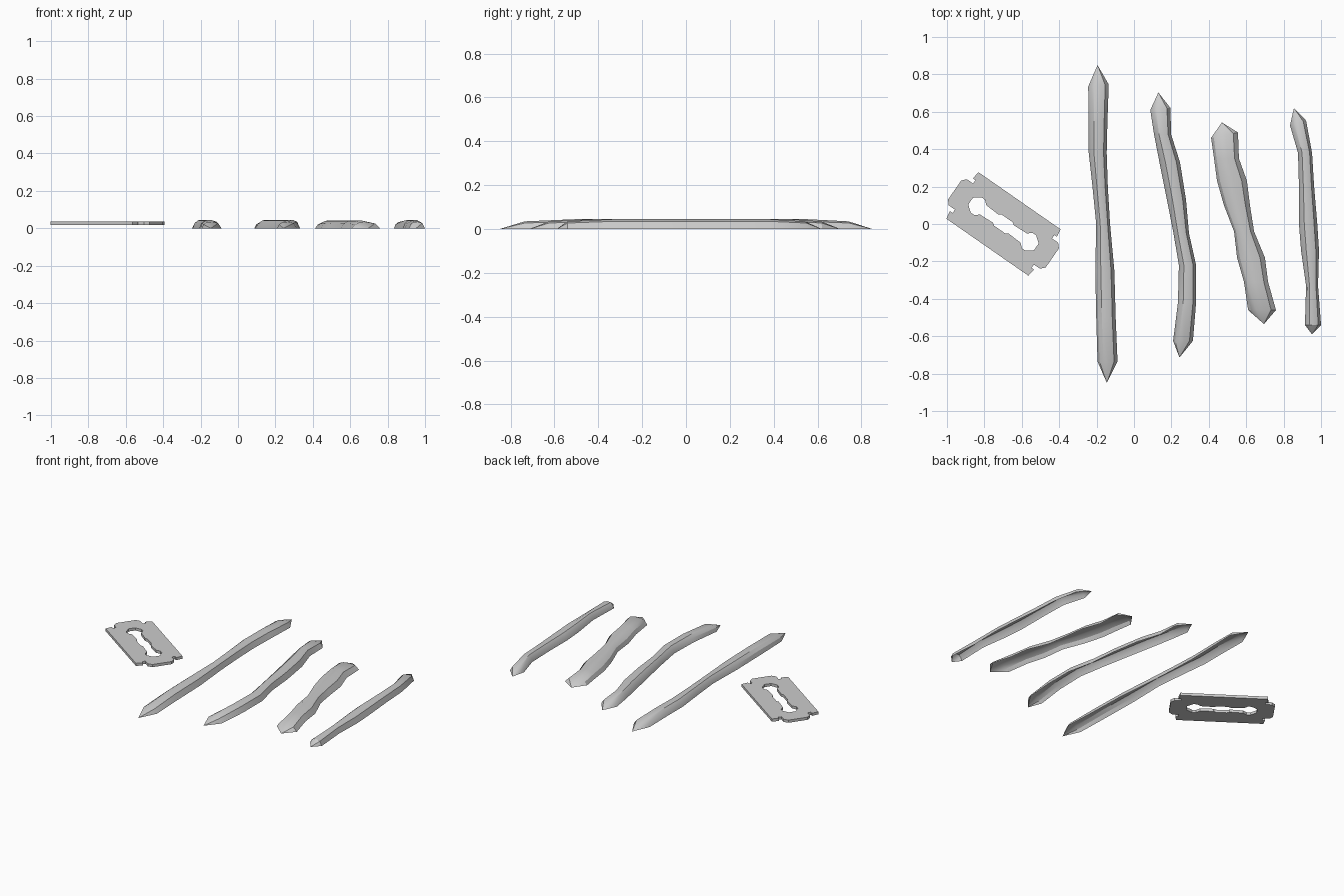
import bpy, bmesh, math

if "Cube" in bpy.data.objects:
    bpy.data.objects.remove(bpy.data.objects["Cube"])

# half-dome cross-section: position across the width, fraction of the height
SECTION = [(-1, 0), (-.8, .6), (-.42, .95), (.1, 1), (.65, .78), (1, 0)]


def powder_line(name, tip_a, tip_b, stations, height=.045, slant=.1):
    """Open-bottomed mound lofted through (left x, right x, y) stations."""
    bm = bmesh.new()
    rings = []
    for i, (xl, xr, y) in enumerate(stations):
        c, w = (xl + xr) / 2, (xr - xl) / 2
        end = i in (0, len(stations) - 1)
        h = height * (.78 if end else 1)
        rings.append([bm.verts.new((c + a * w, y + (slant * a * w if i == 0 else 0), h * b))
                      for a, b in SECTION])
    n = len(SECTION) - 1
    for r, s in zip(rings, rings[1:]):
        for k in range(n):
            bm.faces.new((r[k], s[k], s[k + 1], r[k + 1]))
    for ring, tip, flip in ((rings[0], tip_a, 1), (rings[-1], tip_b, 0)):
        t = bm.verts.new((*tip, 0))
        for k in range(n):
            f = (t, ring[k], ring[k + 1])
            bm.faces.new(f if flip else f[::-1])
    me = bpy.data.meshes.new(name)
    bm.to_mesh(me)
    bm.free()
    ob = bpy.data.objects.new(name, me)
    bpy.context.collection.objects.link(ob)
    finish(ob)


def finish(ob):
    bpy.ops.object.select_all(action='DESELECT')
    ob.select_set(True)
    bpy.context.view_layer.objects.active = ob
    if ob.type == 'CURVE':
        bpy.ops.object.convert(target='MESH')
    bpy.ops.object.shade_smooth_by_angle(angle=math.radians(30))


# four mounded lines
powder_line("powder_line_1", (-.195, .85), (-.145, -.85), [
    (-.245, -.135, .74), (-.242, -.142, .55), (-.242, -.146, .38), (-.222, -.14, .2),
    (-.202, -.128, 0), (-.207, -.105, -.25), (-.202, -.098, -.5), (-.195, -.088, -.735)])
powder_line("powder_line_2", (.13, .703), (.243, -.714), [
    (.087, .195, .615), (.107, .198, .48), (.136, .246, .33), (.176, .278, .13),
    (.211, .294, -.05), (.24, .332, -.22), (.235, .332, -.42), (.209, .315, -.625)])
powder_line("powder_line_3", (.47, .543), (.695, -.535), [
    (.412, .556, .475), (.428, .561, .35), (.444, .604, .23), (.481, .62, .1),
    (.535, .642, -.04), (.551, .7, -.18), (.588, .717, -.31), (.61, .759, -.46)],
    height=.042, slant=.2)
powder_line("powder_line_4", (.855, .62), (.952, -.59), [
    (.834, .92, .54), (.877, .952, .38), (.882, .963, .2), (.882, .98, 0),
    (.893, .989, -.14), (.92, .984, -.33), (.914, 1, -.54)], slant=.3)


# razor blade: quarter outlines mirrored into a notched plate with a slot
def mirrored(q):
    return (q + [(-x, y) for x, y in q[::-1]]
            + [(-x, -y) for x, y in q] + [(x, -y) for x, y in q[::-1]])


OUTLINE = [(.318, .062), (.297, .085), (.257, .085), (.257, .107), (.274, .107), (.267, .151)]
SLOT = [(.214, .022), (.178, .05), (.155, .05), (.132, .03), (.05, .026), (.035, .036)]
cu = bpy.data.curves.new("razor_blade", 'CURVE')
cu.dimensions = '2D'
cu.fill_mode = 'BOTH'
cu.extrude = .009
for quarter in (OUTLINE, SLOT):
    pts = mirrored(quarter)
    sp = cu.splines.new('POLY')
    sp.points.add(len(pts) - 1)
    for p, (x, y) in zip(sp.points, pts):
        p.co = (x, y, 0, 1)
    sp.use_cyclic_u = True
blade = bpy.data.objects.new("razor_blade", cu)
bpy.context.collection.objects.link(blade)
blade.location = (-.698, 0, .027)
blade.rotation_euler = (0, 0, math.radians(-34.8))
finish(blade)
